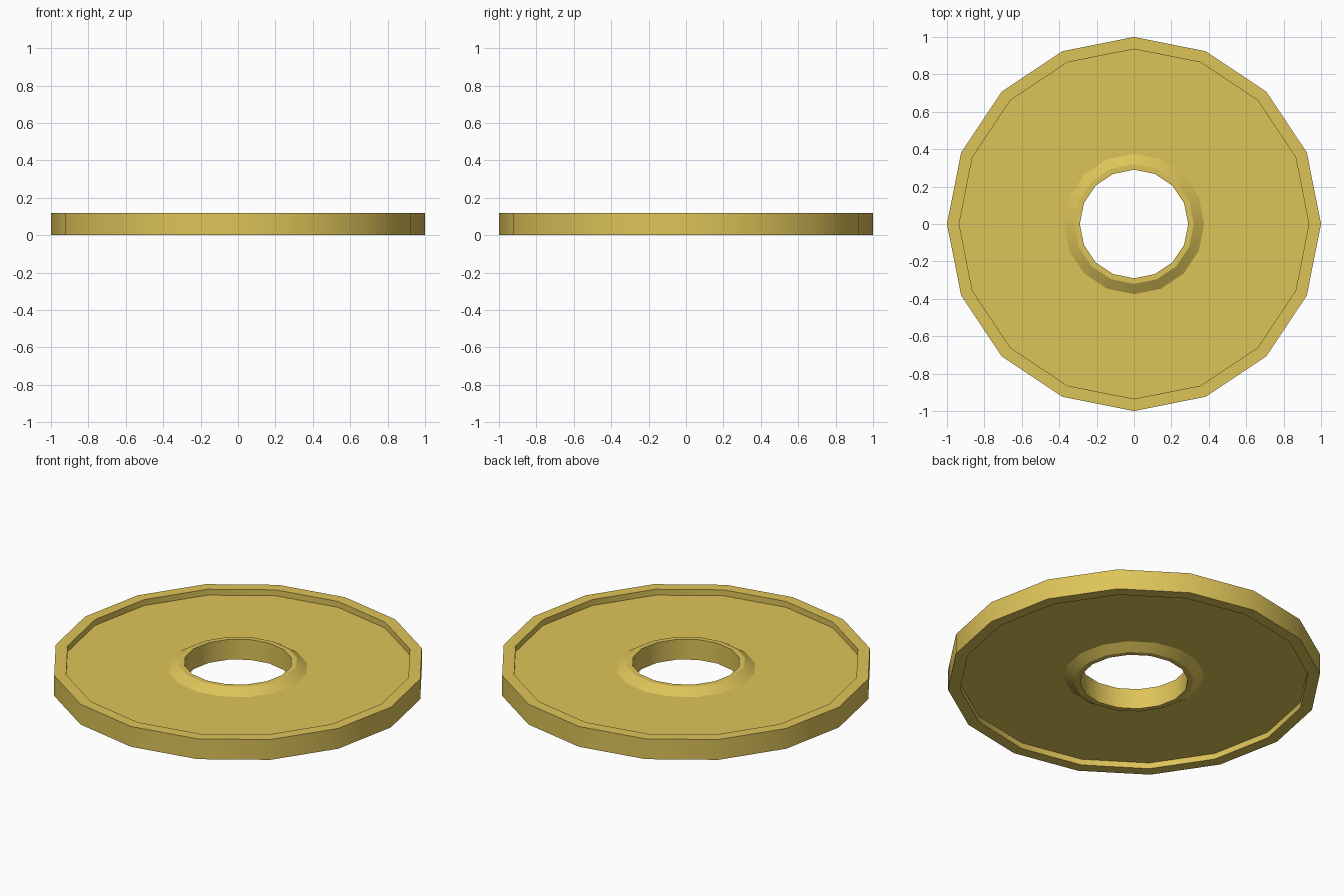
import bpy, bmesh, math

if "Cube" in bpy.data.objects:
    bpy.data.objects.remove(bpy.data.objects["Cube"])

SIDES = 16
H = 0.12          # overall thickness
RECESS = 0.035    # depth of the web below rim and hub on both faces

# Cross-section (radius, z) of the upper face, from bore to outer edge
upper = [(0.29, H), (0.32, H), (0.375, H - RECESS),
         (0.935, H - RECESS), (0.935, H), (1.0, H)]
# Mirror it for the underside to close the loop
profile = upper + [(r, H - z) for r, z in reversed(upper)]

# Revolve the cross-section into a ring
bm = bmesh.new()
rings = []
for i in range(SIDES):
    a = 2 * math.pi * i / SIDES
    rings.append([bm.verts.new((r * math.cos(a), r * math.sin(a), z))
                  for r, z in profile])
n = len(profile)
for i in range(SIDES):
    a, b = rings[i], rings[(i + 1) % SIDES]
    for j in range(n):
        k = (j + 1) % n
        bm.faces.new((a[j], a[k], b[k], b[j]))
bmesh.ops.recalc_face_normals(bm, faces=bm.faces)

mesh = bpy.data.meshes.new("rimmed_disc")
bm.to_mesh(mesh)
bm.free()
disc = bpy.data.objects.new("rimmed_disc", mesh)
bpy.context.collection.objects.link(disc)

# Brass colour
mat = bpy.data.materials.new("brass")
mat.diffuse_color = (0.73, 0.55, 0.1, 1)
mat.use_nodes = True
mat.node_tree.nodes["Principled BSDF"].inputs["Base Color"].default_value = mat.diffuse_color
mesh.materials.append(mat)

# Smooth around the circumference, sharp at the profile corners
bpy.context.view_layer.objects.active = disc
disc.select_set(True)
bpy.ops.object.shade_smooth_by_angle(angle=math.radians(30))
